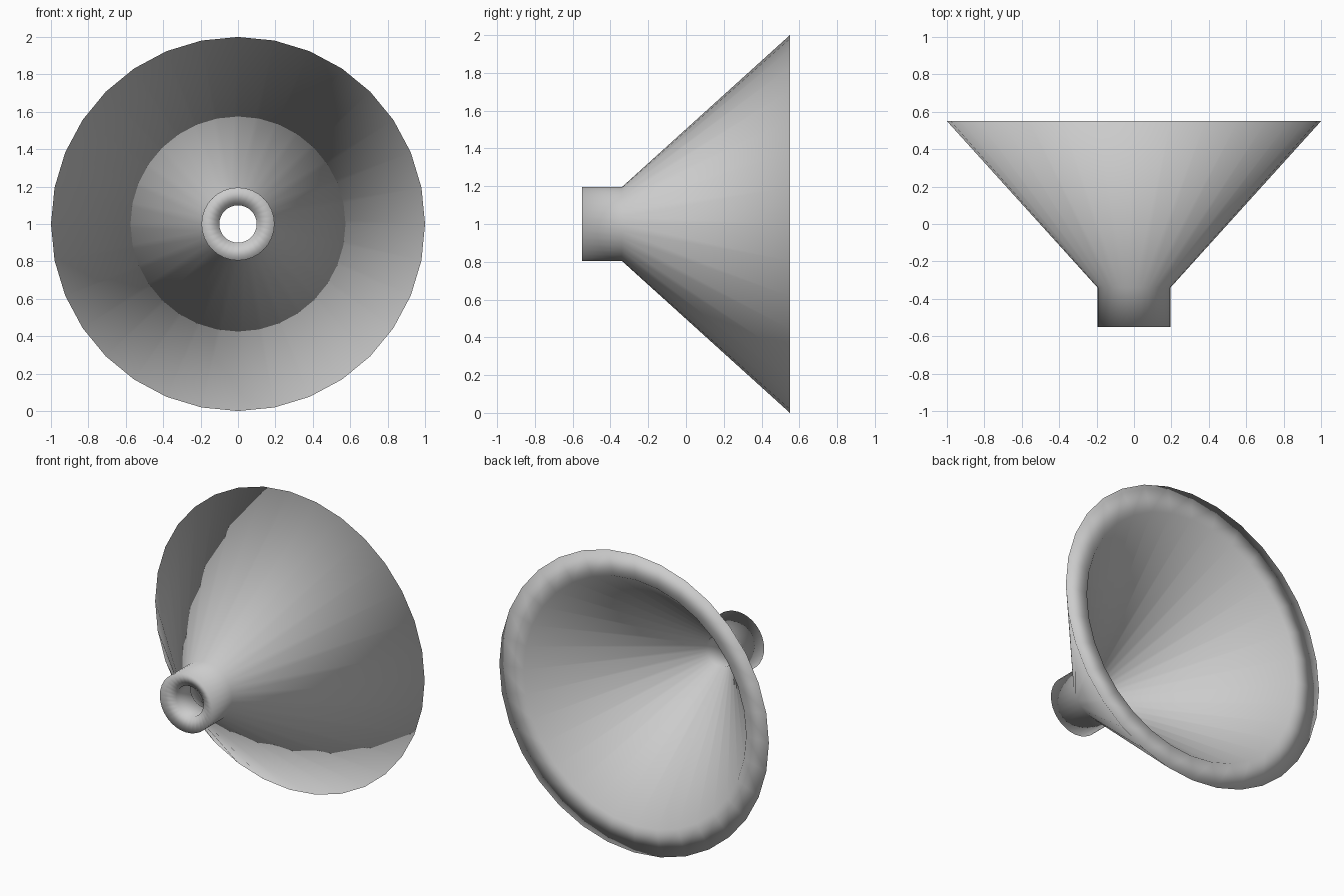
import bpy, bmesh
from math import sin, cos, tau

if "Cube" in bpy.data.objects:
    bpy.data.objects.remove(bpy.data.objects["Cube"])

SIDES = 32

# Closed wall section as (radius, y): outer neck and cone, rolled lip, inner cone, throat
PROFILE = [
    (0.195, -0.55), (0.195, -0.34), (1.0, 0.55),
    (0.825, 0.54), (0.10, -0.36), (0.10, -0.51),
]


def lathe_y(name, profile, centre_z):
    """Revolve a closed profile around a horizontal axis along y."""
    bm = bmesh.new()
    rings = []
    for i in range(SIDES):
        a = tau * i / SIDES
        rings.append([bm.verts.new((r * sin(a), y, centre_z + r * cos(a)))
                      for r, y in profile])
    n = len(profile)
    for i in range(SIDES):
        cur, nxt = rings[i], rings[(i + 1) % SIDES]
        for j in range(n):
            k = (j + 1) % n
            bm.faces.new((cur[j], cur[k], nxt[k], nxt[j]))
    bmesh.ops.recalc_face_normals(bm, faces=bm.faces)
    for f in bm.faces:
        f.smooth = True
    mesh = bpy.data.meshes.new(name)
    bm.to_mesh(mesh)
    bm.free()
    obj = bpy.data.objects.new(name, mesh)
    bpy.context.collection.objects.link(obj)
    return obj


# Funnel horn with a short hollow neck
lathe_y("funnel_horn", PROFILE, 1.0)
